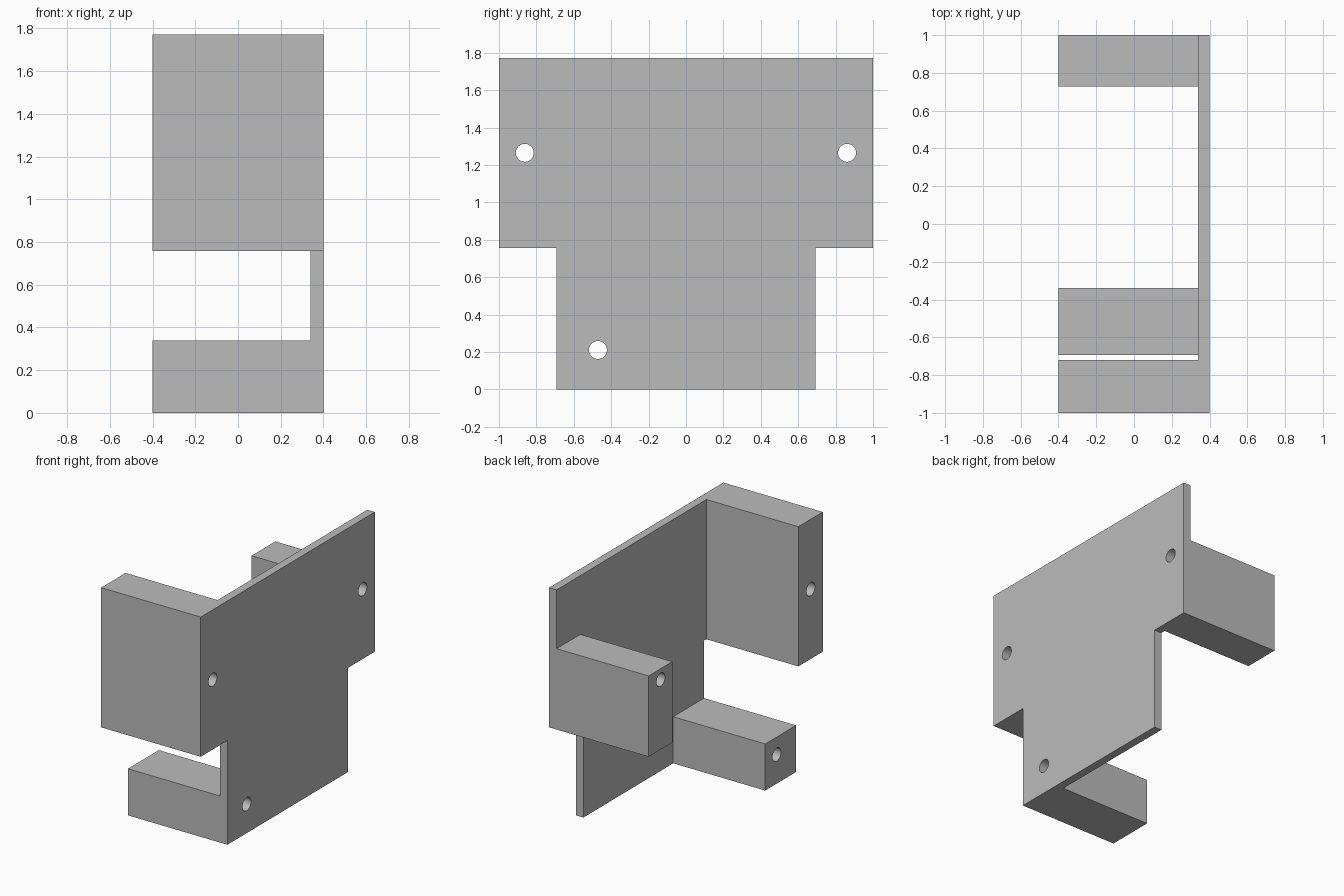
import bpy
import bmesh
import math

cube = bpy.data.objects.get("Cube")
if cube:
    bpy.data.objects.remove(cube, do_unlink=True)

# One plain grey for the whole bracket
grey = bpy.data.materials.new("plain_grey")
grey.use_nodes = True
COLOR = (0.5, 0.5, 0.5, 1.0)
grey.diffuse_color = COLOR
grey.node_tree.nodes["Principled BSDF"].inputs["Base Color"].default_value = COLOR

BACK_X, INNER_X, OUTER_X = -0.4, 0.34, 0.4
STEP_Z, TOP_Z = 0.757, 1.773
HALF_WIDTH, HALF_FOOT = 1.0, 0.693
HOLE_RADIUS = 0.048


def extrude_profile(name, outline, x0, x1):
    """Extrude a (y, z) outline from x0 to x1 into a closed solid."""
    bm = bmesh.new()
    face = bm.faces.new([bm.verts.new((x0, y, z)) for y, z in outline])
    result = bmesh.ops.extrude_face_region(bm, geom=[face])
    moved = [v for v in result["geom"] if isinstance(v, bmesh.types.BMVert)]
    bmesh.ops.translate(bm, verts=moved, vec=(x1 - x0, 0, 0))
    bmesh.ops.recalc_face_normals(bm, faces=bm.faces)
    mesh = bpy.data.meshes.new(name)
    bm.to_mesh(mesh)
    bm.free()
    mesh.materials.append(grey)
    obj = bpy.data.objects.new(name, mesh)
    bpy.context.collection.objects.link(obj)
    return obj


def combine(target, tool, operation):
    """Apply a boolean and discard the tool."""
    mod = target.modifiers.new(operation.title(), "BOOLEAN")
    mod.operation = operation
    mod.solver = "EXACT"
    mod.object = tool
    bpy.context.view_layer.objects.active = target
    bpy.ops.object.modifier_apply(modifier=mod.name)
    bpy.data.objects.remove(tool, do_unlink=True)


# Stepped mounting plate: wide above, narrower foot below
half = [(HALF_FOOT, 0), (HALF_FOOT, STEP_Z), (HALF_WIDTH, STEP_Z), (HALF_WIDTH, TOP_Z)]
outline = half + [(-y, z) for y, z in reversed(half)]
bracket = extrude_profile("mounting_bracket", outline, INNER_X, OUTER_X)

# Standoff blocks: y range and z range
blocks = {
    "tall_front_block": (-HALF_WIDTH, -0.72, STEP_Z, TOP_Z),
    "short_back_block": (0.728, HALF_WIDTH, STEP_Z, 1.345),
    "lower_block": (-HALF_FOOT, -0.339, 0, 0.339),
}
for name, (y0, y1, z0, z1) in blocks.items():
    corners = [(y0, z0), (y1, z0), (y1, z1), (y0, z1)]
    block = extrude_profile(name, corners, BACK_X, OUTER_X)
    combine(bracket, block, "UNION")

# Screw holes running through each block and the plate
for y, z in [(-0.862, 1.265), (0.861, 1.265), (-0.471, 0.211)]:
    angles = [math.tau * i / 48 for i in range(48)]
    circle = [(y + HOLE_RADIUS * math.cos(a), z + HOLE_RADIUS * math.sin(a)) for a in angles]
    cutter = extrude_profile("hole_cutter", circle, BACK_X - 0.1, OUTER_X + 0.1)
    cutter.hide_render = True
    combine(bracket, cutter, "DIFFERENCE")

# Round hole walls, crisp edges elsewhere
bpy.ops.object.select_all(action="DESELECT")
bracket.select_set(True)
bpy.context.view_layer.objects.active = bracket
bpy.ops.object.shade_smooth_by_angle(angle=math.radians(30))
